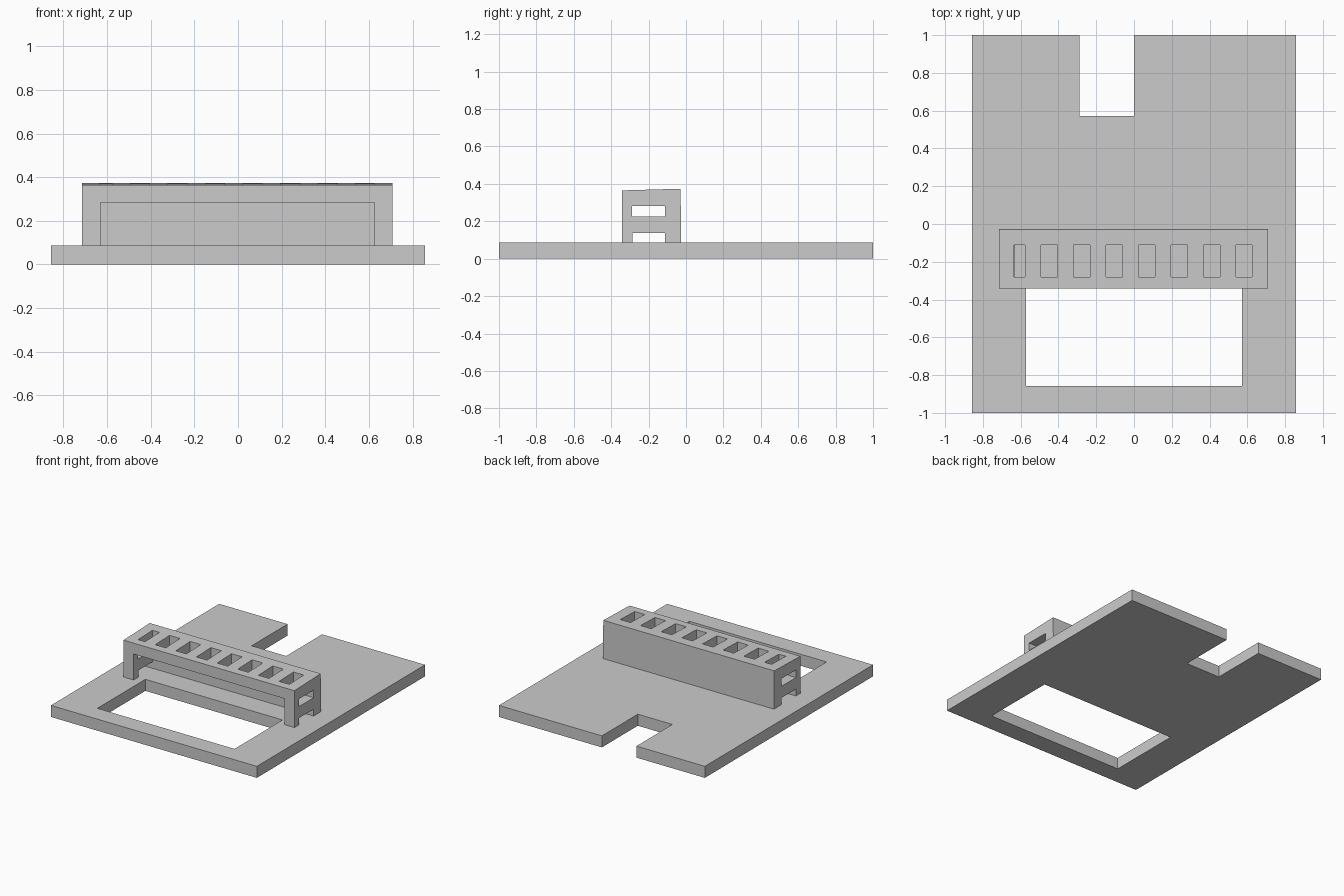
import bpy
import bmesh

cube = bpy.data.objects.get("Cube")
if cube:
    bpy.data.objects.remove(cube, do_unlink=True)

grey = bpy.data.materials.new("light grey")
grey.use_nodes = True
colour = (0.6, 0.6, 0.6, 1)
grey.diffuse_color = colour
grey.node_tree.nodes["Principled BSDF"].inputs["Base Color"].default_value = colour


def prism(name, profile, x0, x1):
    """Extrude a closed (y, z) profile along x."""
    bm = bmesh.new()
    face = bm.faces.new([bm.verts.new((x0, y, z)) for y, z in profile])
    ext = bmesh.ops.extrude_face_region(bm, geom=[face])
    moved = [g for g in ext["geom"] if isinstance(g, bmesh.types.BMVert)]
    bmesh.ops.translate(bm, verts=moved, vec=(x1 - x0, 0, 0))
    bmesh.ops.recalc_face_normals(bm, faces=bm.faces)
    mesh = bpy.data.meshes.new(name)
    bm.to_mesh(mesh)
    bm.free()
    mesh.materials.append(grey)
    obj = bpy.data.objects.new(name, mesh)
    bpy.context.collection.objects.link(obj)
    return obj


def box(name, x0, x1, y0, y1, z0, z1):
    return prism(name, [(y0, z0), (y1, z0), (y1, z1), (y0, z1)], x0, x1)


def cut(target, *bounds):
    """Subtract a box, then discard the cutter."""
    cutter = box("cutter", *bounds)
    cutter.hide_render = True
    mod = target.modifiers.new("cut", "BOOLEAN")
    mod.operation = "DIFFERENCE"
    mod.solver = "EXACT"
    mod.object = cutter
    bpy.context.view_layer.objects.active = target
    bpy.ops.object.modifier_apply(modifier=mod.name)
    bpy.data.objects.remove(cutter, do_unlink=True)


TOP = 0.087

# Base plate with a rectangular window and a notch in the back edge
plate = box("base_plate", -0.857, 0.857, -1, 1, 0, TOP)
cut(plate, -0.571, 0.571, -0.857, -0.286, -0.1, 0.2)
cut(plate, -0.288, 0, 0.573, 1.1, -0.1, 0.2)

# Raised housing with a slightly sloping top
housing = prism("slotted_housing",
                [(-0.341, TOP), (-0.026, TOP), (-0.029, 0.374), (-0.342, 0.365)],
                -0.714, 0.709)

# Cavity open to the front and down
cut(housing, -0.63, 0.625, -0.5, -0.112, 0, 0.283)

# End windows and foot notches, straight through both ends
cut(housing, -0.9, 0.9, -0.288, -0.113, 0.225, 0.282)
cut(housing, -0.9, 0.9, -0.286, -0.113, 0, 0.138)

# Row of slots through the top
for i in range(8):
    left = -0.665 + 0.172 * i
    cut(housing, max(left, -0.635), min(left + 0.088, 0.624), -0.281, -0.11, 0.25, 0.5)
